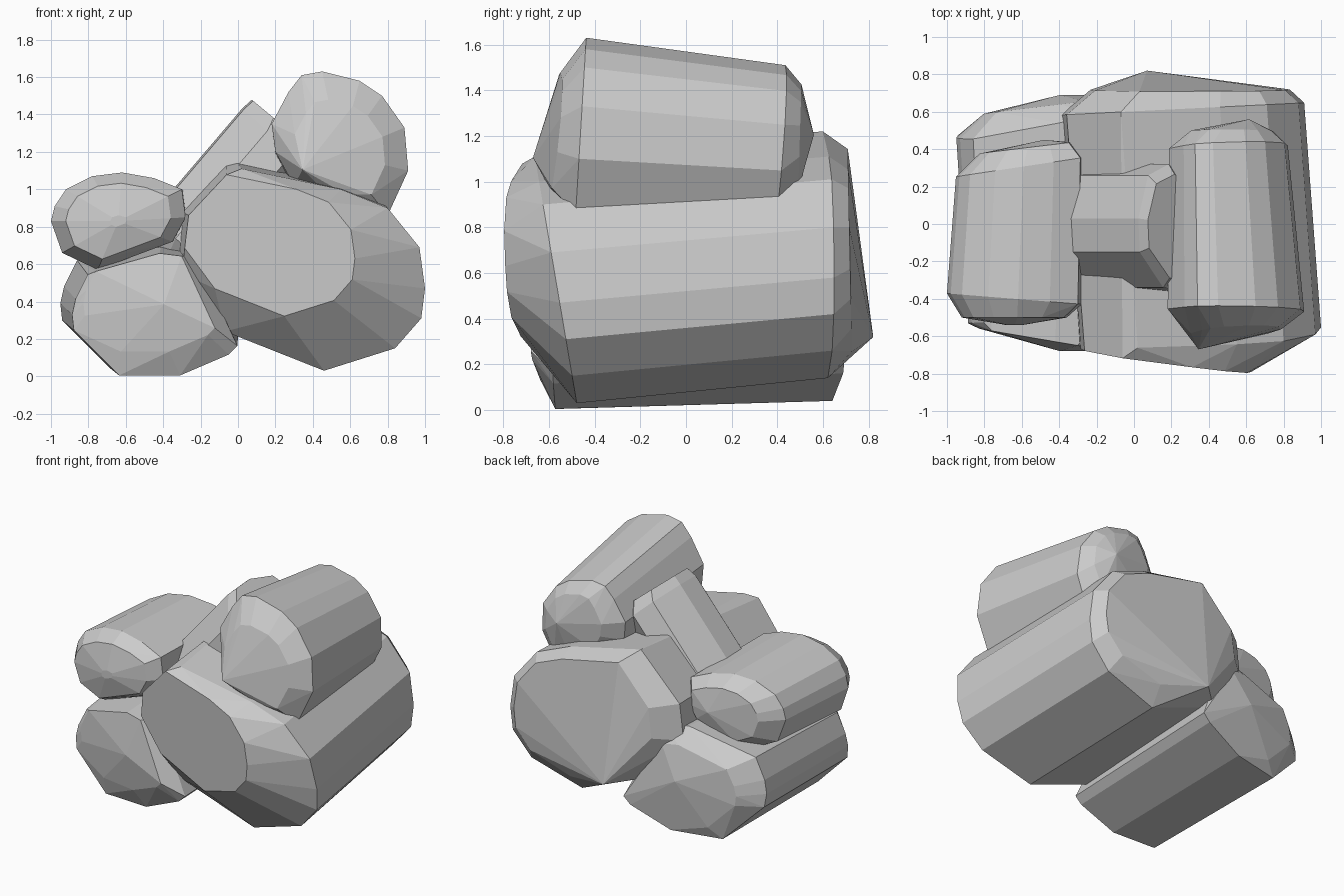
import bpy, bmesh
from mathutils import Matrix
from math import radians


def log(name, profile, rings, matrix=None):
    """Faceted log: x/z outline repeated along y; ring = (y, scale, dx, dz, slope_x, slope_z)."""
    xs, zs = [p[0] for p in profile], [p[1] for p in profile]
    cx, cz = (min(xs) + max(xs)) / 2, (min(zs) + max(zs)) / 2
    bm = bmesh.new()
    for y, s, dx, dz, kx, kz in rings:
        for px, pz in (profile if s else profile[:1]):
            x, z = (px - cx) * s + dx, (pz - cz) * s + dz
            bm.verts.new((cx + x, y + kx * x + kz * z, cz + z))
    hull = bmesh.ops.convex_hull(bm, input=bm.verts[:])
    junk = [g for g in hull["geom_interior"] + hull["geom_unused"]
            if isinstance(g, bmesh.types.BMVert)]
    bmesh.ops.delete(bm, geom=list(set(junk)), context='VERTS')
    # Merge nearly flat neighbours into broad facets
    bmesh.ops.dissolve_limit(bm, angle_limit=radians(5), verts=bm.verts[:], edges=bm.edges[:])
    bmesh.ops.recalc_face_normals(bm, faces=bm.faces[:])
    if matrix:
        bm.transform(matrix)
    mesh = bpy.data.meshes.new(name)
    bm.to_mesh(mesh)
    bm.free()
    ob = bpy.data.objects.new(name, mesh)
    bpy.context.collection.objects.link(ob)
    return ob


# Large log, lower right
log("large_log",
    [(-.3, .55), (-.07, .24), (.46, .03), (.84, .15), (.98, .31), (1.0, .47),
     (.97, .69), (.8, .9), (.55, 1.0), (.22, 1.07), (.02, 1.11), (-.27, .8)],
    [(-.57, 1, 0, 0, 0, -.17), (-.75, .7, -.18, .13, -.14, -.05),
     (.62, 1, -.09, .11, .05, 0), (.72, .82, -.05, .13, 0, -.02),
     (.82, 0, -.28, -.25, 0, 0)])

# Lower left log
log("lower_left_log",
    [(-.95, .36), (-.93, .45), (-.86, .59), (-.4, .72), (-.24, .7), (-.17, .45),
     (0, .18), (-.05, .13), (-.33, .01), (-.68, .01), (-.94, .27)],
    [(-.55, .93, .03, -.03, -.05, .04), (-.62, .74, .0, .03, -.17, 0),
     (-.68, 0, .08, .02, 0, 0),
     (.57, 1, 0, .03, .22, -.12), (.63, .75, .03, .02, .12, 0), (.69, 0, .08, .05, 0, 0)])

# Upper left log
log("upper_left_log",
    [(-1.0, .83), (-.98, .91), (-.92, 1.0), (-.78, 1.07), (-.62, 1.09), (-.45, 1.06),
     (-.3, 1.0), (-.28, .85), (-.35, .72), (-.75, .57), (-.94, .66)],
    [(-.4, 1, 0, 0, -.08, 0), (-.5, .78, 0, 0, 0, 0), (-.54, .12, 0, 0, 0, 0),
     (.3, .95, .03, 0, .15, 0), (.4, .68, .06, 0, .12, 0), (.45, 0, .16, 0, 0, 0)])

# Upper right log
log("upper_right_log",
    [(.18, 1.35), (.27, 1.52), (.34, 1.61), (.45, 1.63), (.65, 1.58), (.77, 1.5),
     (.89, 1.33), (.91, 1.1), (.8, .86), (.6, .86), (.3, 1.02), (.2, 1.2)],
    [(-.46, 1, 0, 0, 0, .06), (-.57, .66, 0, -.02, .08, .11), (-.67, 0, -.2, -.14, 0, 0),
     (.42, .87, -.04, -.07, .05, .08), (.5, .6, -.02, -.05, 0, .03), (.56, 0, .07, -.04, 0, 0)])

# Short log wedged upright between the others
tilt = Matrix(((0, .64, -.77, .2), (-1, 0, 0, -.02), (0, .77, .64, 1.27), (0, 0, 0, 1)))
log("wedged_log",
    [(-.34, .02), (-.28, .17), (-.05, .24), (.13, .23), (.32, .06),
     (.34, -.12), (.15, -.26), (-.2, -.25)],
    [(.0, 1, 0, 0, 0, .05), (.08, .84, 0, .03, 0, 0),
     (-.75, 1, 0, .01, 0, 0), (-.86, .7, 0, 0, 0, 0)], tilt)
